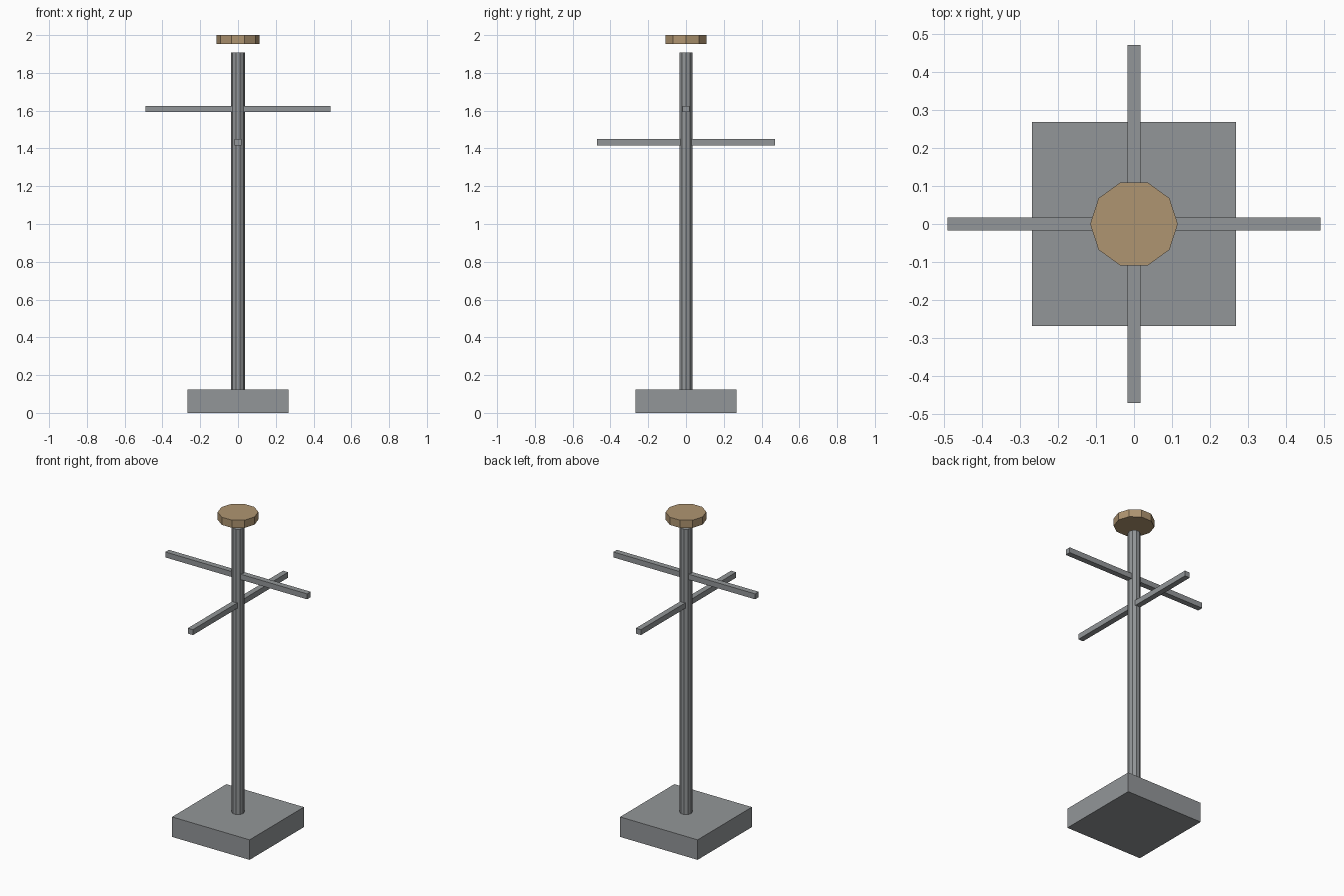
import bpy

if "Cube" in bpy.data.objects:
    bpy.data.objects.remove(bpy.data.objects["Cube"])


def material(name, rgb):
    m = bpy.data.materials.new(name)
    m.diffuse_color = (*rgb, 1.0)
    m.use_nodes = True
    m.node_tree.nodes["Principled BSDF"].inputs["Base Color"].default_value = m.diffuse_color
    return m


grey = material("grey metal", (0.29, 0.305, 0.315))
tan = material("tan wood", (0.43, 0.30, 0.165))


def finish(name, mat):
    ob = bpy.context.object
    ob.name = name
    ob.data.materials.append(mat)
    return ob


def box(name, size, z0, z1, mat):
    bpy.ops.mesh.primitive_cube_add(size=1, location=(0, 0, (z0 + z1) / 2))
    bpy.context.object.scale = (size[0], size[1], z1 - z0)
    bpy.ops.object.transform_apply(location=False, rotation=False, scale=True)
    return finish(name, mat)


def prism(name, radius, z0, z1, mat, sides=10):
    # ten-sided, corners on the x axis
    bpy.ops.mesh.primitive_cylinder_add(vertices=sides, radius=radius, depth=z1 - z0,
                                        location=(0, 0, (z0 + z1) / 2),
                                        rotation=(0, 0, 1.5707963))
    bpy.ops.object.transform_apply(location=False, rotation=True, scale=False)
    return finish(name, mat)


# Square foot and upright pole
box("base", (0.536, 0.536), 0.0, 0.125, grey)
prism("pole", 0.036, 0.125, 1.908, grey)

# Two crossed hanging bars at different heights
box("upper_crossbar", (0.98, 0.035), 1.592, 1.626, grey)
box("lower_crossbar", (0.035, 0.94), 1.415, 1.449, grey)

# Disc floating just above the pole
prism("top_disc", 0.115, 1.952, 2.0, tan)
